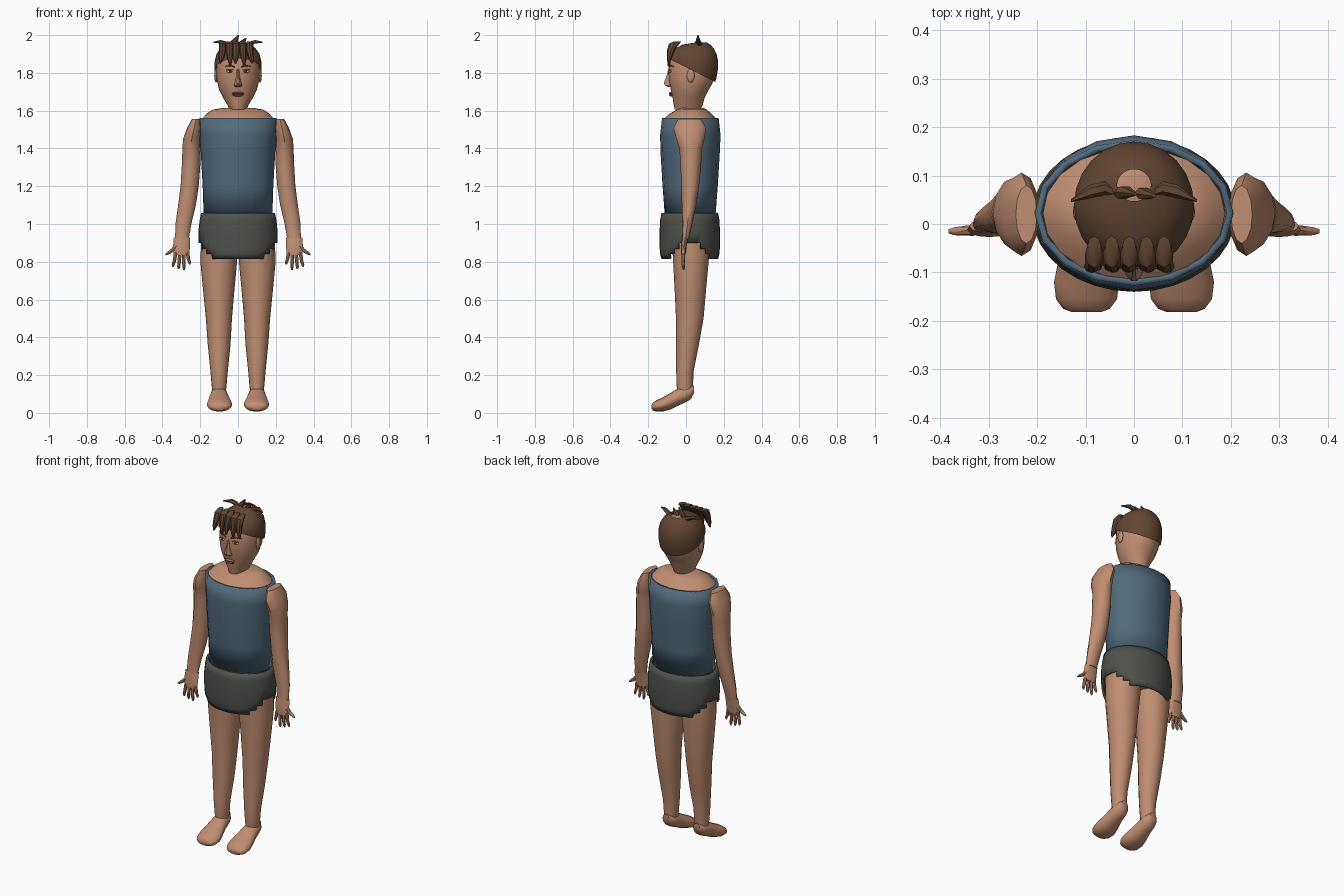
import bpy, bmesh, math
from mathutils import Vector


def material(name, r, g, b):
    m = bpy.data.materials.new(name)
    m.diffuse_color = (r, g, b, 1)
    return m


SKIN = material("skin", 0.53, 0.27, 0.165)
HAIR = material("hair_brown", 0.125, 0.062, 0.034)
SHIRT = material("shirt_blue", 0.085, 0.145, 0.2)
SHORTS = material("shorts_grey", 0.078, 0.083, 0.072)
LIPS = material("lip_tone", 0.36, 0.14, 0.1)
WHITE = material("eye_white", 0.6, 0.55, 0.5)
DARK = material("eye_dark", 0.05, 0.03, 0.02)


def finish(name, bm, mat, thickness=0):
    bmesh.ops.recalc_face_normals(bm, faces=bm.faces)
    me = bpy.data.meshes.new(name)
    bm.to_mesh(me)
    bm.free()
    me.materials.append(mat)
    ob = bpy.data.objects.new(name, me)
    bpy.context.collection.objects.link(ob)
    bpy.ops.object.select_all(action='DESELECT')
    ob.select_set(True)
    bpy.context.view_layer.objects.active = ob
    bpy.ops.object.shade_smooth_by_angle(angle=math.radians(40))
    if thickness:
        mod = ob.modifiers.new("cloth", 'SOLIDIFY')
        mod.thickness = thickness
        mod.offset = -1
    return ob


def loft(name, rings, mat, n=16, axis='z', side=1, caps=(True, True), edit=None, thickness=0):
    """Rings are (position on axis, centre a, centre b, radius a, radius b)."""
    bm = bmesh.new()
    loops = []
    for t, ca, cb, ra, rb in rings:
        loop = []
        for i in range(n):
            w = 2 * math.pi * i / n
            a, b = ca + ra * math.cos(w), cb + rb * math.sin(w)
            p = {'z': (a, b, t), 'y': (a, t, b), 'x': (t, a, b)}[axis]
            loop.append(bm.verts.new((p[0] * side, p[1], p[2])))
        loops.append(loop)
    for lo, hi in zip(loops, loops[1:]):
        for i in range(n):
            j = (i + 1) % n
            bm.faces.new((lo[i], lo[j], hi[j], hi[i]))
    if caps[0]:
        bm.faces.new(loops[0])
    if caps[1]:
        bm.faces.new(loops[-1])
    if edit:
        edit(bm)
    return finish(name, bm, mat, thickness)


def pair(name, rings, mat, **kw):
    for side, tag in ((1, "left"), (-1, "right")):
        loft(f"{tag}_{name}", rings, mat, side=side, **kw)


def blob(name, loc, size, mat):
    bm = bmesh.new()
    bmesh.ops.create_uvsphere(bm, u_segments=12, v_segments=8, radius=1)
    for v in bm.verts:
        v.co = Vector(loc) + Vector(v.co[k] * size[k] for k in range(3))
    return finish(name, bm, mat)


# Body under the clothes, up to the shoulders
loft("body", [(0.87, 0, 0.02, 0.175, 0.14), (1.05, 0, 0.02, 0.172, 0.13), (1.3, 0, 0.022, 0.165, 0.125),
              (1.5, 0, 0.022, 0.18, 0.135), (1.56, 0, 0.022, 0.188, 0.136), (1.585, 0, 0.025, 0.165, 0.11),
              (1.605, 0, 0.03, 0.135, 0.08), (1.615, 0, 0.03, 0.08, 0.06)], SKIN, n=20)

# Sleeveless shirt
loft("shirt", [(1.055, 0, 0.022, 0.182, 0.135), (1.2, 0, 0.022, 0.187, 0.146), (1.38, 0, 0.022, 0.197, 0.157),
               (1.47, 0, 0.023, 0.203, 0.16), (1.56, 0, 0.023, 0.205, 0.15)],
     SHIRT, caps=(False, False), thickness=0.014)


# Shorts with stepped leg openings at the sides
def leg_openings(bm):
    gone = []
    for f in bm.faces:
        c = f.calc_center_median()
        s = abs(math.cos(math.atan2((c.y - 0.02) / 0.16, c.x / 0.2)))
        limit = 0.9 if s > 0.93 else 0.868 if s > 0.82 else 0.842 if s > 0.72 else 0.8
        if c.z < limit:
            gone.append(f)
    bmesh.ops.delete(bm, geom=gone, context='FACES')


loft("shorts", [(0.815, 0, 0.02, 0.19, 0.15), (0.842, 0, 0.02, 0.2, 0.157), (0.868, 0, 0.02, 0.205, 0.159),
                (0.9, 0, 0.02, 0.208, 0.16), (0.96, 0, 0.02, 0.21, 0.16), (1.02, 0, 0.02, 0.203, 0.157),
                (1.058, 0, 0.02, 0.196, 0.15)], SHORTS, n=32, caps=(False, False), edit=leg_openings, thickness=0.012)

# Legs and feet
pair("leg", [(0.1, 0.1, -0.005, 0.035, 0.038), (0.14, 0.1, -0.006, 0.039, 0.043), (0.22, 0.1, -0.006, 0.046, 0.046),
             (0.36, 0.1, 0.008, 0.06, 0.06), (0.5, 0.101, 0.02, 0.069, 0.073), (0.65, 0.102, 0.023, 0.083, 0.083),
             (0.8, 0.102, 0.026, 0.097, 0.094), (0.92, 0.1, 0.025, 0.095, 0.1)], SKIN)
pair("foot", [(0.043, 0.1, 0.125, 0.02, 0.02), (0.025, 0.1, 0.108, 0.036, 0.036), (0, 0.1, 0.1, 0.043, 0.043),
              (-0.04, 0.1, 0.085, 0.048, 0.046), (-0.08, 0.099, 0.063, 0.058, 0.044), (-0.12, 0.098, 0.046, 0.067, 0.038),
              (-0.155, 0.098, 0.037, 0.063, 0.03), (-0.175, 0.098, 0.033, 0.048, 0.021),
              (-0.182, 0.098, 0.032, 0.03, 0.01)], SKIN, axis='y')

# Arms, palms, fingers and thumbs
pair("arm", [(1.556, 0.222, 0.02, 0.022, 0.06), (1.51, 0.232, 0.02, 0.037, 0.086), (1.45, 0.245, 0.023, 0.046, 0.074),
             (1.4, 0.246, 0.025, 0.048, 0.06), (1.3, 0.249, 0.025, 0.049, 0.054), (1.2, 0.256, 0.022, 0.048, 0.047),
             (1.1, 0.27, 0.016, 0.047, 0.038), (1.0, 0.289, 0.008, 0.042, 0.026),
             (0.92, 0.297, -0.003, 0.036, 0.018)], SKIN, n=12)
pair("palm", [(0.928, 0.297, -0.004, 0.043, 0.015), (0.88, 0.299, -0.012, 0.045, 0.015),
              (0.835, 0.3, -0.014, 0.041, 0.011)], SKIN, n=12)
for k, (base, tip, low) in enumerate(((0.268, 0.256, 0.785), (0.288, 0.286, 0.757),
                                      (0.308, 0.314, 0.762), (0.33, 0.343, 0.772))):
    mid = (0.84 + low) / 2
    pair(f"finger_{k + 1}", [(0.85, base, -0.014, 0.01, 0.01), (mid, (base + tip) / 2, -0.016, 0.009, 0.009),
                             (low + 0.012, tip, -0.014, 0.008, 0.008), (low, tip, -0.012, 0.004, 0.004)], SKIN, n=8)
pair("thumb", [(0.325, -0.012, 0.885, 0.011, 0.016), (0.352, -0.014, 0.858, 0.01, 0.012),
               (0.372, -0.015, 0.845, 0.008, 0.009), (0.383, -0.015, 0.838, 0.004, 0.004)], SKIN, n=8, axis='x')

# Head with jaw, ears and nose
loft("head", [(1.605, 0, 0.008, 0.045, 0.068), (1.63, 0, 0.012, 0.056, 0.077), (1.67, 0, 0.014, 0.08, 0.085),
              (1.71, 0, 0.02, 0.1, 0.1), (1.76, 0, 0.028, 0.112, 0.12), (1.81, 0, 0.034, 0.116, 0.127),
              (1.86, 0, 0.036, 0.113, 0.126), (1.9, 0, 0.038, 0.1, 0.113), (1.93, 0, 0.045, 0.076, 0.088),
              (1.948, 0, 0.06, 0.045, 0.055), (1.953, 0, 0.08, 0.02, 0.02)], SKIN, n=24)
loft("nose", [(1.724, 0, -0.083, 0.012, 0.012), (1.733, 0, -0.09, 0.021, 0.022), (1.745, 0, -0.092, 0.018, 0.027),
              (1.775, 0, -0.089, 0.01, 0.018), (1.82, 0, -0.085, 0.008, 0.009)], SKIN, n=10)
for side, tag in ((1, "left"), (-1, "right")):
    blob(f"{tag}_ear", (side * 0.116, 0.025, 1.785), (0.01, 0.02, 0.036), SKIN)
    blob(f"{tag}_eye", (side * 0.042, -0.083, 1.808), (0.019, 0.008, 0.007), WHITE)
    blob(f"{tag}_iris", (side * 0.042, -0.088, 1.808), (0.0075, 0.005, 0.0065), DARK)
    blob(f"{tag}_eyelid_line", (side * 0.042, -0.085, 1.816), (0.022, 0.008, 0.0025), HAIR)
    loft(f"{tag}_eyebrow", [(0.016, -0.09, 1.832, 0.004, 0.004), (0.042, -0.084, 1.839, 0.005, 0.004),
                            (0.07, -0.067, 1.834, 0.004, 0.002)], HAIR, n=8, axis='x', side=side)
blob("upper_lip", (0, -0.08, 1.693), (0.032, 0.011, 0.006), LIPS)
blob("lower_lip", (0, -0.078, 1.681), (0.027, 0.011, 0.006), LIPS)
blob("mouth_line", (0, -0.082, 1.687), (0.031, 0.007, 0.0018), DARK)


# Hair cap, open at the crown and cut along a sloping hairline
def hairline(bm):
    bmesh.ops.bisect_plane(bm, geom=bm.verts[:] + bm.edges[:] + bm.faces[:], plane_co=(0, 0, 1.83),
                           plane_no=(0, 0.5, 1), clear_inner=True)


loft("hair_cap", [(1.72, 0, 0.038, 0.107, 0.108), (1.77, 0, 0.038, 0.118, 0.122), (1.81, 0, 0.038, 0.124, 0.13),
                  (1.86, 0, 0.038, 0.124, 0.132), (1.9, 0, 0.04, 0.114, 0.122), (1.93, 0, 0.045, 0.093, 0.102),
                  (1.95, 0, 0.055, 0.066, 0.073), (1.96, 0, 0.08, 0.035, 0.033)],
     HAIR, n=24, caps=(False, False), edit=hairline)

# Fringe locks
for k in range(5):
    x = -0.082 + 0.036 * k
    tip = x + (-0.012, 0.006, -0.004, 0.008, 0.014)[k]
    low = (1.85, 1.838, 1.848, 1.836, 1.85)[k]
    loft(f"fringe_lock_{k + 1}", [(1.966, x, -0.045, 0.014, 0.02), (1.955, x, -0.062, 0.019, 0.028),
                                  (1.92, x, -0.08, 0.019, 0.02), (1.88, (x + tip) / 2, -0.088, 0.015, 0.013),
                                  (low, tip, -0.092, 0.004, 0.005)], HAIR, n=8)

# Pointed tufts on the crown
pair("side_tuft", [(0.03, 0.062, 1.945, 0.008, 0.008), (0.06, 0.074, 1.953, 0.014, 0.013),
                   (0.09, 0.067, 1.965, 0.014, 0.011), (0.13, 0.048, 1.962, 0.003, 0.003)], HAIR, n=6, axis='x')
loft("left_top_tuft", [(1.94, 0.012, 0.065, 0.018, 0.013), (1.965, 0.024, 0.062, 0.016, 0.012),
                       (1.985, 0.042, 0.058, 0.004, 0.004)], HAIR, n=6)
loft("right_top_tuft", [(1.94, -0.035, 0.06, 0.018, 0.013), (1.97, -0.018, 0.066, 0.018, 0.013),
                        (2.0, 0.002, 0.062, 0.004, 0.004)], HAIR, n=6)
